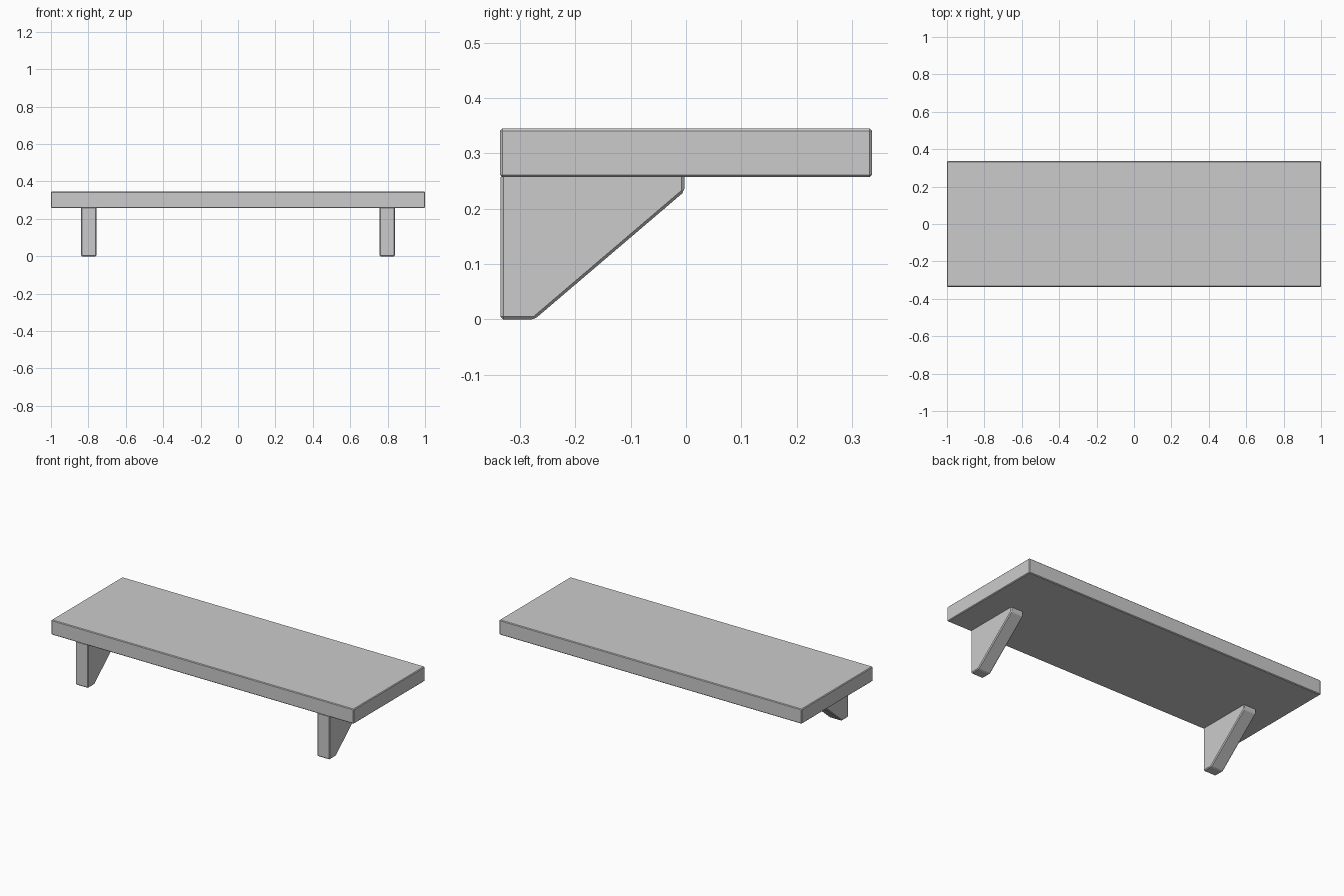
import bpy, bmesh

if "Cube" in bpy.data.objects:
    bpy.data.objects.remove(bpy.data.objects["Cube"])


def prism(name, profile, x0, x1, bevel):
    """Extrude a (y, z) profile along x and chamfer its edges."""
    bm = bmesh.new()
    face = bm.faces.new([bm.verts.new((x0, y, z)) for y, z in profile])
    ext = bmesh.ops.extrude_face_region(bm, geom=[face])
    moved = [g for g in ext["geom"] if isinstance(g, bmesh.types.BMVert)]
    bmesh.ops.translate(bm, verts=moved, vec=(x1 - x0, 0, 0))
    bmesh.ops.recalc_face_normals(bm, faces=bm.faces)
    mesh = bpy.data.meshes.new(name)
    bm.to_mesh(mesh)
    bm.free()
    obj = bpy.data.objects.new(name, mesh)
    bpy.context.collection.objects.link(obj)
    mod = obj.modifiers.new("chamfer", "BEVEL")
    mod.width = bevel
    mod.segments = 1
    mod.limit_method = "ANGLE"
    return obj


D = 0.336             # half depth
Z0, Z1 = 0.257, 0.345  # board underside and top

# Shelf board
prism("shelf_board", [(-D, Z0), (D, Z0), (D, Z1), (-D, Z1)], -1, 1, 0.004)

# Angled support brackets, mirrored left to right
bracket = prism(
    "support_bracket",
    [(-0.335, 0), (-0.274, 0), (-0.003, 0.231), (-0.003, Z0 + 0.005), (-0.335, Z0 + 0.005)],
    0.757, 0.84, 0.005)
bracket.modifiers.new("mirror", "MIRROR").use_axis = (True, False, False)
